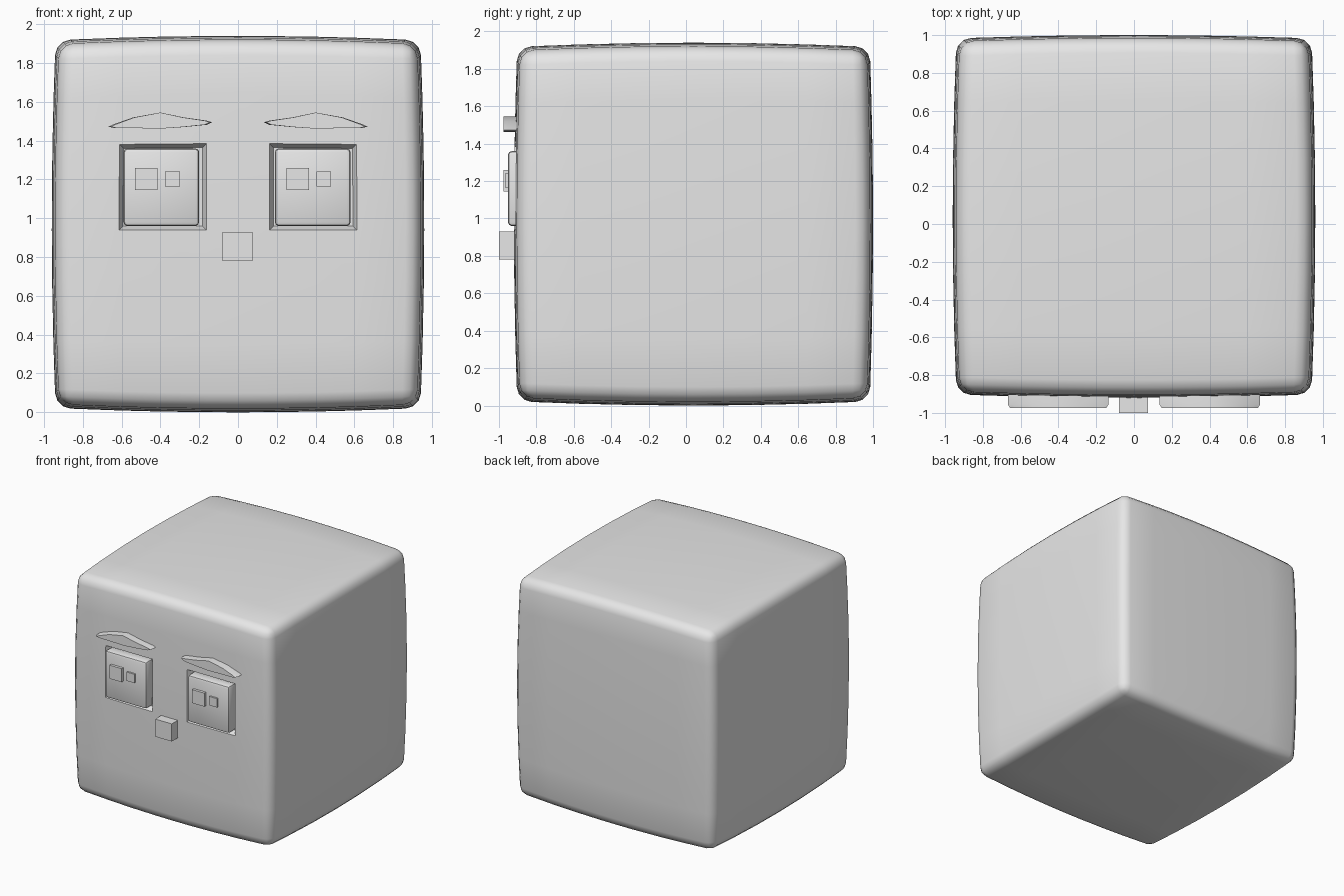
import bpy, bmesh, math
from mathutils import Vector

if "Cube" in bpy.data.objects:
    bpy.data.objects.remove(bpy.data.objects["Cube"])

grey = bpy.data.materials.new("plain_grey")
grey.diffuse_color = (0.8, 0.8, 0.8, 1)
grey.use_nodes = True
grey.node_tree.nodes["Principled BSDF"].inputs["Base Color"].default_value = grey.diffuse_color


def finish(bm, name, smooth=None):
    bmesh.ops.recalc_face_normals(bm, faces=bm.faces)
    mesh = bpy.data.meshes.new(name)
    bm.to_mesh(mesh)
    bm.free()
    mesh.materials.append(grey)
    ob = bpy.data.objects.new(name, mesh)
    bpy.context.collection.objects.link(ob)
    if smooth:
        bpy.ops.object.select_all(action='DESELECT')
        ob.select_set(True)
        bpy.context.view_layer.objects.active = ob
        bpy.ops.object.shade_smooth_by_angle(angle=math.radians(smooth))
    return ob


def box(name, x, y, z, bevel=0):
    """Box from (min, max) pairs, optionally with chamfered edges."""
    bm = bmesh.new()
    bmesh.ops.create_cube(bm, size=1)
    for v in bm.verts:
        v.co = [(lo + hi) / 2 + c * (hi - lo) for c, (lo, hi) in zip(v.co, (x, y, z))]
    if bevel:
        bmesh.ops.bevel(bm, geom=bm.edges[:], offset=bevel, segments=2,
                        profile=0.5, affect='EDGES')
    return finish(bm, name, 40 if bevel else None)


# Head: rounded cube, sliced into a grid and bulged outward
HALF = Vector((0.92, 0.925, 0.925))
BULGE = (0.04, 0.035, 0.045)
CENTRE = Vector((0, 0.04, 0.97))
bm = bmesh.new()
bmesh.ops.create_cube(bm, size=2)
for v in bm.verts:
    v.co = v.co * HALF
bmesh.ops.bevel(bm, geom=bm.edges[:], offset=0.075, segments=3, profile=0.5, affect='EDGES')
cuts = {0: (-0.6, -0.4, -0.16, 0, 0.16, 0.4, 0.6),
        1: (-0.6, -0.3, 0, 0.3, 0.6),
        2: (-0.6, -0.3, -0.03, 0.2, 0.405, 0.65)}
for axis, places in cuts.items():
    no = Vector([float(i == axis) for i in range(3)])
    for p in places:
        bmesh.ops.bisect_plane(bm, geom=bm.verts[:] + bm.edges[:] + bm.faces[:],
                               plane_co=no * p, plane_no=no)

# Faces of the two eye sockets
sockets = []
for side in (-1, 1):
    faces = []
    for f in bm.faces:
        c = f.calc_center_median()
        if f.normal.y < -0.9 and 0.16 < c.x * side < 0.6 and -0.03 < c.z < 0.405:
            faces.append(f)
    sockets.append(faces)
for v in bm.verts:
    u = [v.co[i] / HALF[i] for i in range(3)]
    s = sum(a * a for a in u)
    v.co = CENTRE + Vector([u[i] * (HALF[i] + BULGE[i] * (1 - (s - u[i] ** 2) / 2))
                            for i in range(3)])
bm.normal_update()
for faces in sockets:
    bmesh.ops.inset_region(bm, faces=faces, thickness=0.02, depth=-0.05,
                           use_even_offset=True, use_boundary=True)
finish(bm, "head", 50)

# Eyes with a large and a small raised pupil, repeated at the same offset
for name, dx in (("left", 0), ("right", 0.78)):
    box(name + "_eye", (-0.59 + dx, -0.2 + dx), (-0.952, -0.85), (0.96, 1.36), 0.02)
    box(name + "_large_pupil", (-0.53 + dx, -0.415 + dx), (-0.975, -0.93), (1.145, 1.26))
    box(name + "_small_pupil", (-0.375 + dx, -0.3 + dx), (-0.967, -0.93), (1.165, 1.24))

# Nose
box("nose", (-0.08, 0.075), (-1.0, -0.88), (0.78, 0.93))

# Eyebrows: arched outline, extruded and mirrored
BROW = [(0.135, 1.495), (0.16, 1.503), (0.28, 1.52), (0.4, 1.545), (0.54, 1.52),
        (0.64, 1.485), (0.668, 1.472), (0.64, 1.466), (0.54, 1.465), (0.4, 1.462),
        (0.28, 1.47), (0.16, 1.482)]
for name, side in (("left", -1), ("right", 1)):
    bm = bmesh.new()
    front = bm.faces.new([bm.verts.new((x * side, -0.89, z)) for x, z in BROW])
    for y, shrink in ((-0.955, 1), (-0.975, 0.95)):
        front = bmesh.ops.extrude_face_region(bm, geom=[front])["geom"]
        front = [g for g in front if isinstance(g, bmesh.types.BMFace)][0]
        for v in front.verts:
            v.co.y = y
            v.co.x = 0.4 * side + (v.co.x - 0.4 * side) * shrink
    # Remove the hidden inner layers
    inner = [f for f in bm.faces if f is not front and abs(f.normal.y) > 0.99
             and all(abs(v.co.y + 0.955) < 1e-5 for v in f.verts)]
    bmesh.ops.delete(bm, geom=inner, context='FACES_ONLY')
    finish(bm, name + "_eyebrow", 30)
